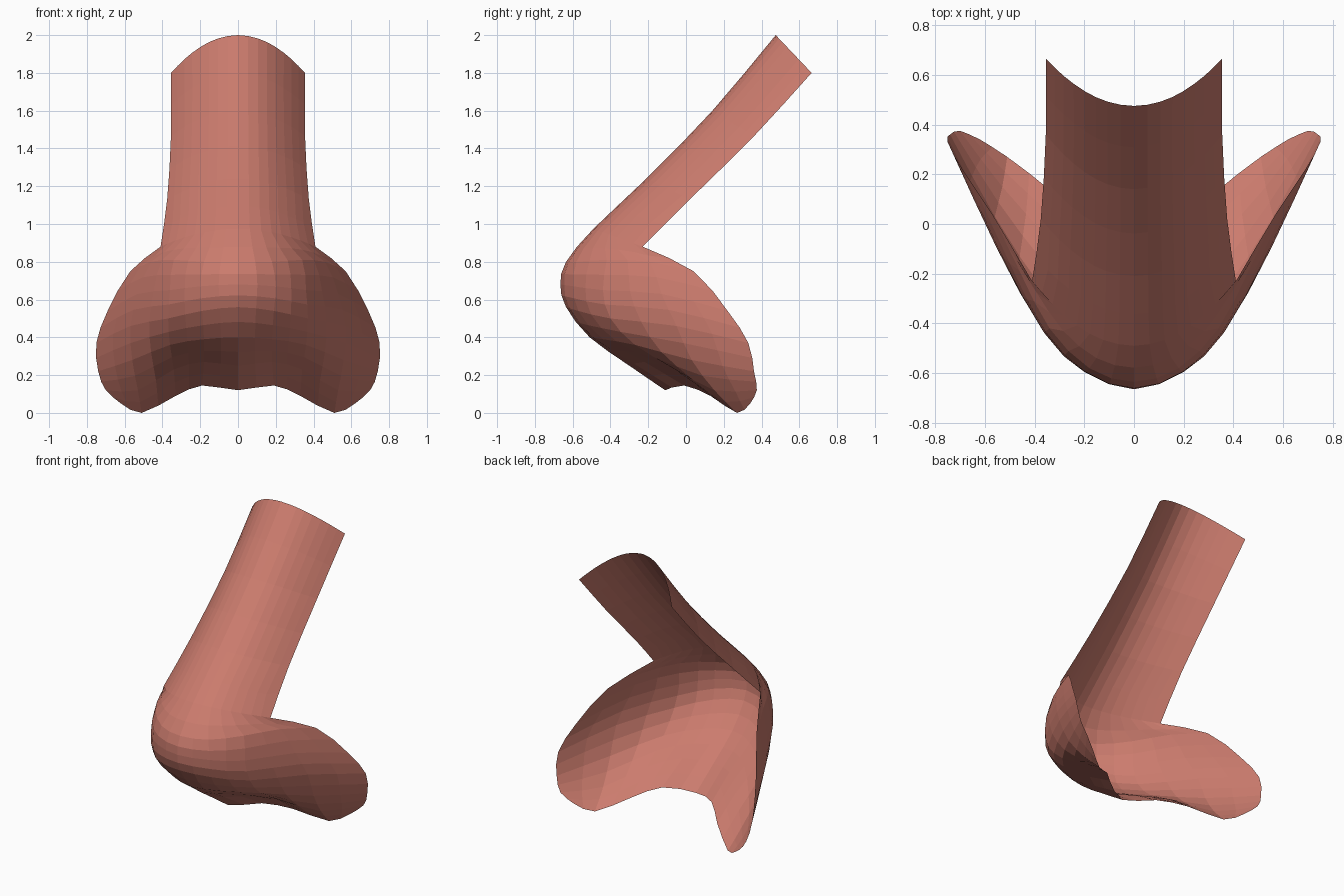
import bpy, bmesh
from mathutils import Vector

if "Cube" in bpy.data.objects:
    bpy.data.objects.remove(bpy.data.objects["Cube"])

# Flat skin colour
skin = bpy.data.materials.new("skin pink")
skin.diffuse_color = (0.60, 0.20, 0.155, 1)
skin.use_nodes = True
skin.node_tree.nodes["Principled BSDF"].inputs["Base Color"].default_value = skin.diffuse_color


def bridge_row(cy, cz, rx, ry, rz):
    """Arched half section of the bridge, from centre line to side edge."""
    return [Vector((rx * t, cy + (ry - cy) * t * t, cz + (rz - cz) * t * t))
            for t in (0, 0.3, 0.56, 0.8, 1)]


def wing_row(*pts):
    return [Vector(p) for p in pts]


# Half sections from the top of the bridge, round the tip, to the lower rim
rows = [
    bridge_row(0.475, 2.0, 0.355, 0.665, 1.8),
    bridge_row(0.14, 1.6, 0.355, 0.36, 1.465),
    bridge_row(-0.21, 1.24, 0.375, 0.02, 1.13),
    bridge_row(-0.49, 0.975, 0.41, -0.23, 0.88),
    wing_row((0, -.635, .80), (.18, -.58, .80), (.34, -.42, .81), (.46, -.19, .80), (.57, .04, .75)),
    wing_row((0, -.665, .68), (.20, -.595, .67), (.36, -.44, .65), (.53, -.13, .63), (.69, .22, .54)),
    wing_row((0, -.635, .56), (.19, -.57, .54), (.37, -.40, .50), (.57, -.05, .46), (.75, .33, .37)),
    wing_row((0, -.51, .40), (.18, -.44, .39), (.36, -.27, .36), (.56, .03, .28), (.74, .36, .22)),
    wing_row((0, -.30, .25), (.18, -.22, .27), (.34, -.06, .23), (.53, .15, .12), (.70, .375, .12)),
    wing_row((0, -.11, .12), (.19, -.01, .145), (.33, .13, .09), (.51, .27, .0), (.62, .34, .05)),
]


def spline_mid(a, b, c, d):
    return (b + c) * 0.5625 - (a + d) * 0.0625


def refine(pts, before=None):
    """Insert a smooth midpoint between neighbouring points."""
    ext = [before or pts[0] * 2 - pts[1]] + pts + [pts[-1] * 2 - pts[-2]]
    out = []
    for i in range(len(pts) - 1):
        out += [pts[i], spline_mid(*ext[i:i + 4])]
    return out + [pts[-1]]


# Refine across each section, then down each column; the side rim keeps its notch
rows = [refine(r, Vector((-r[1].x, r[1].y, r[1].z))) for r in rows]
columns = [list(c) for c in zip(*rows)]
rim = columns[-1]
columns = [refine(c) for c in columns[:-1]] + [refine(rim[:4])[:-1] + refine(rim[3:])]

# Open nose sheet, half built and mirrored
bm = bmesh.new()
grid = [[bm.verts.new(p) for p in col] for col in columns]
for a, b in zip(grid, grid[1:]):
    for i in range(len(a) - 1):
        bm.faces.new((a[i], a[i + 1], b[i + 1], b[i]))
for v in grid[0]:
    v.co.x = 0
bm.normal_update()
mesh = bpy.data.meshes.new("nose")
bm.to_mesh(mesh)
bm.free()
mesh.materials.append(skin)
nose = bpy.data.objects.new("nose", mesh)
bpy.context.collection.objects.link(nose)
mirror = nose.modifiers.new("mirror", 'MIRROR')
mirror.use_clip = True
